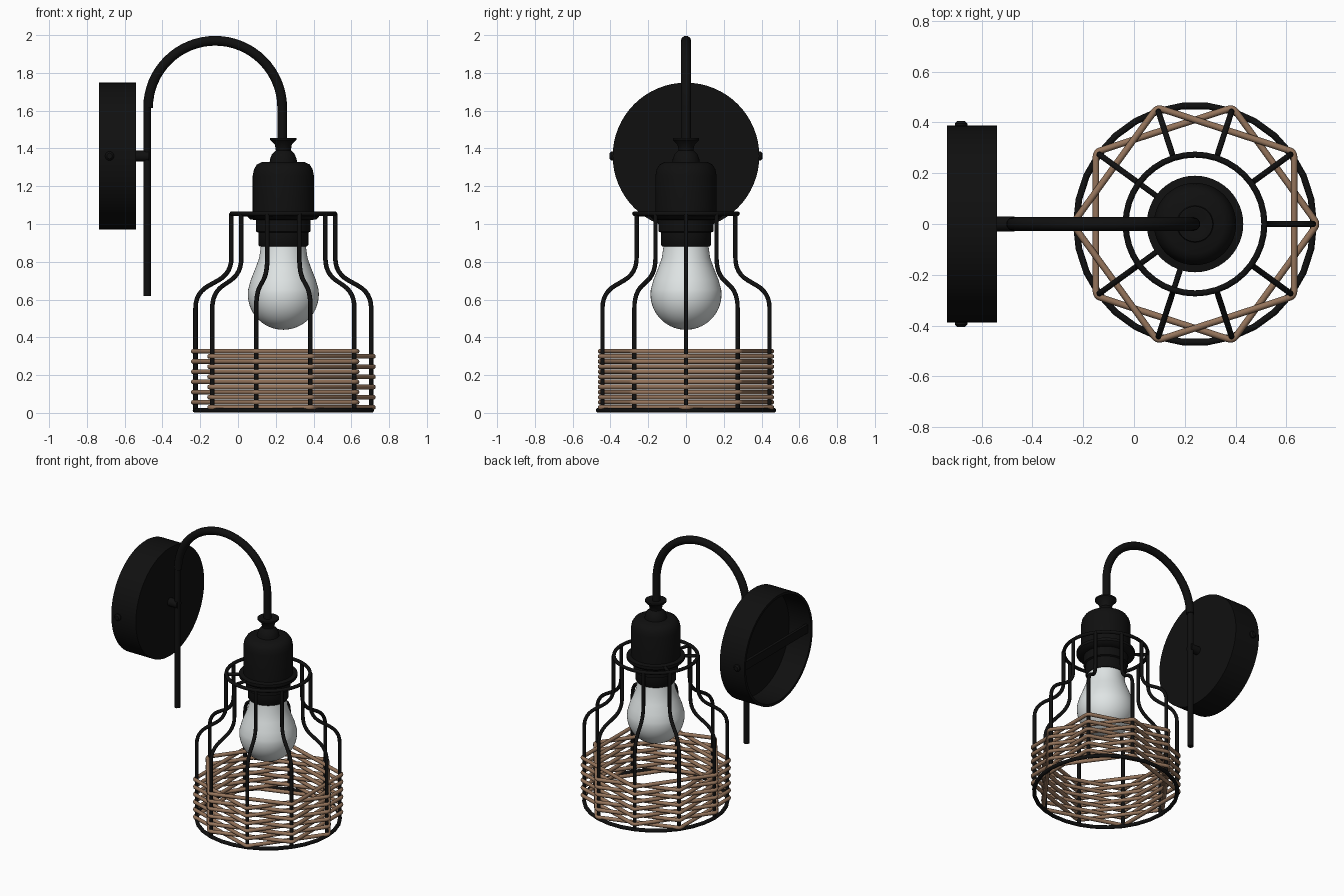
import bpy, bmesh, math
from mathutils import Vector, Matrix

if "Cube" in bpy.data.objects:
    bpy.data.objects.remove(bpy.data.objects["Cube"])

AXIS = 0.24      # x of the hanging shade
PLATE_Z = 1.36   # height of the wall plate centre


def material(name, rgb, rough):
    m = bpy.data.materials.new(name)
    m.use_nodes = True
    m.diffuse_color = (*rgb, 1)
    bsdf = m.node_tree.nodes["Principled BSDF"]
    bsdf.inputs["Base Color"].default_value = (*rgb, 1)
    bsdf.inputs["Roughness"].default_value = rough
    return m


BLACK = material("matte black metal", (0.005, 0.005, 0.005), 0.6)
GLASS = material("frosted white glass", (0.74, 0.78, 0.78), 0.4)
RATTAN = material("brown rattan", (0.30, 0.175, 0.105), 0.7)


def finish(name, mesh, mat):
    ob = bpy.data.objects.new(name, mesh)
    bpy.context.collection.objects.link(ob)
    mesh.materials.clear()
    mesh.materials.append(mat)
    bpy.ops.object.select_all(action='DESELECT')
    ob.select_set(True)
    bpy.context.view_layer.objects.active = ob
    bpy.ops.object.shade_smooth_by_angle(angle=math.radians(40))
    return ob


def tubes(name, paths, radius, mat, cyclic=False):
    """Sweep a round section along one or more point paths."""
    cu = bpy.data.curves.new(name, 'CURVE')
    cu.dimensions = '3D'
    cu.bevel_depth = radius
    cu.bevel_resolution = 3
    cu.use_fill_caps = True
    for pts in paths:
        sp = cu.splines.new('POLY')
        sp.points.add(len(pts) - 1)
        for p, co in zip(sp.points, pts):
            p.co = (*co, 1)
        sp.use_cyclic_u = cyclic
    tmp = bpy.data.objects.new("sweep", cu)
    mesh = bpy.data.meshes.new_from_object(tmp)
    mesh.name = name
    bpy.data.objects.remove(tmp)
    return finish(name, mesh, mat)


def lathe(name, profile, mat, matrix, segments=48):
    """Spin (radius, height) pairs about local z."""
    bm = bmesh.new()
    vs = [bm.verts.new((r, 0, z)) for r, z in profile]
    es = [bm.edges.new(pair) for pair in zip(vs, vs[1:])]
    bmesh.ops.spin(bm, geom=vs + es, cent=(0, 0, 0), axis=(0, 0, 1),
                   angle=math.tau, steps=segments, use_merge=False)
    bmesh.ops.remove_doubles(bm, verts=bm.verts, dist=1e-4)
    bmesh.ops.recalc_face_normals(bm, faces=bm.faces)
    bm.transform(matrix)
    mesh = bpy.data.meshes.new(name)
    bm.to_mesh(mesh)
    bm.free()
    return finish(name, mesh, mat)


def fillet(pts, size, steps=6, closed=False):
    """Round the corners of a path."""
    pts = [Vector(p) for p in pts]
    n, out = len(pts), []
    for i, p in enumerate(pts):
        if not closed and i in (0, n - 1):
            out.append(p)
            continue
        a = p + (pts[i - 1] - p).normalized() * size
        b = p + (pts[(i + 1) % n] - p).normalized() * size
        for k in range(steps + 1):
            t = k / steps
            out.append(a * (1 - t) ** 2 + p * 2 * t * (1 - t) + b * t * t)
    return out


def polar(r, degrees, z):
    a = math.radians(degrees)
    return Vector((AXIS + r * math.cos(a), r * math.sin(a), z))


def ring(r, z, n=30):
    return [polar(r, i * 360 / n, z) for i in range(n)]


hang = Matrix.Translation((AXIS, 0, 0))

# Wall plate: a shallow drum, open at the back
wall = Matrix.Translation((-0.735, 0, PLATE_Z)) @ Matrix.Rotation(math.pi / 2, 4, 'Y')
lathe("wall_plate", [(0, 0.195), (0.388, 0.195), (0.388, 0), (0.37, 0),
                     (0.37, 0.175), (0, 0.175)], BLACK, wall, 64)

# Mounting bar inside the drum, and pairs of side screws
bm = bmesh.new()
bmesh.ops.create_cube(bm, size=1, matrix=Matrix.Translation((-0.70, 0, PLATE_Z))
                      @ Matrix.Diagonal((0.02, 0.75, 0.06, 1)))
mesh = bpy.data.meshes.new("mounting_bar")
bm.to_mesh(mesh)
bm.free()
finish("mounting_bar", mesh, BLACK)
for side, word in ((1, "left"), (-1, "right")):
    turn = Matrix.Translation((-0.68, side * 0.38, PLATE_Z)) @ \
        Matrix.Rotation(-side * math.pi / 2, 4, 'X')
    lathe("side_screw_" + word, [(0, 0), (0.024, 0), (0.024, 0.016),
                                 (0.015, 0.025), (0, 0.025)], BLACK, turn, 16)

# Connector, wall rod and curved arm
tubes("connector", [[(-0.56, 0, PLATE_Z), (-0.47, 0, PLATE_Z)]], 0.03, BLACK)
tubes("wall_rod", [[(-0.481, 0, 0.62), (-0.481, 0, 1.64)]], 0.02, BLACK)
arc_r, arc_x, arc_z = 0.355, -0.121, 1.615
arch = [(arc_x - arc_r * math.cos(t), 0, arc_z + arc_r * math.sin(t))
        for t in (math.pi * i / 32 for i in range(33))]
tubes("curved_arm", [arch + [(arc_x + arc_r, 0, 1.38)]], 0.027, BLACK)

# Flared collar and lamp socket
lathe("collar", [(0, 1.30), (0.075, 1.31), (0.07, 1.345), (0.06, 1.37),
                 (0.04, 1.39), (0.045, 1.42), (0.07, 1.445), (0.07, 1.455),
                 (0.03, 1.455), (0, 1.44)], BLACK, hang, 32)
lathe("socket", [(0, 0.88), (0.125, 0.88), (0.132, 0.89), (0.132, 0.955),
                 (0.145, 0.96), (0.145, 1.02), (0.175, 1.025), (0.19, 1.04),
                 (0.19, 1.06), (0.162, 1.065), (0.162, 1.255), (0.155, 1.29),
                 (0.14, 1.315), (0.115, 1.327), (0, 1.33)], BLACK, hang)

# Bulb: short neck blending into a round globe
globe = [(0.188 * math.sin(t), 0.628 - 0.188 * math.cos(t))
         for t in (math.radians(6.5 * i) for i in range(16))]
lathe("bulb", globe + [(0.172, 0.705), (0.148, 0.765), (0.128, 0.82),
                       (0.118, 0.89)], GLASS, hang)

# Cage: two hoops joined by ten bent wires, with short stays to the socket
tubes("bottom_hoop", [ring(0.467, 0.014)], 0.013, BLACK, True)
tubes("top_hoop", [ring(0.273, 1.055, 40)], 0.012, BLACK, True)
wires = [fillet([polar(0.275, a, 1.055), polar(0.275, a, 0.74),
                 polar(0.465, a, 0.635), polar(0.465, a, 0.014)], 0.08)
         for a in range(0, 360, 36)]
tubes("cage_wires", wires, 0.012, BLACK)
tubes("cage_stays", [[polar(0.15, a, 1.05), polar(0.273, a, 1.05)]
                     for a in (144, 216, 252)], 0.011, BLACK)

# Woven band: alternating five-sided loops that pass around every second wire
for label, start, top in (("even", 0, 0.299), ("odd", 36, 0.326)):
    loops = [fillet([polar(0.482, start + k * 72, top - 0.054 * row)
                     for k in range(5)], 0.02, 4, True) for row in range(6)]
    tubes("woven_band_" + label, loops, 0.013, RATTAN, True)
